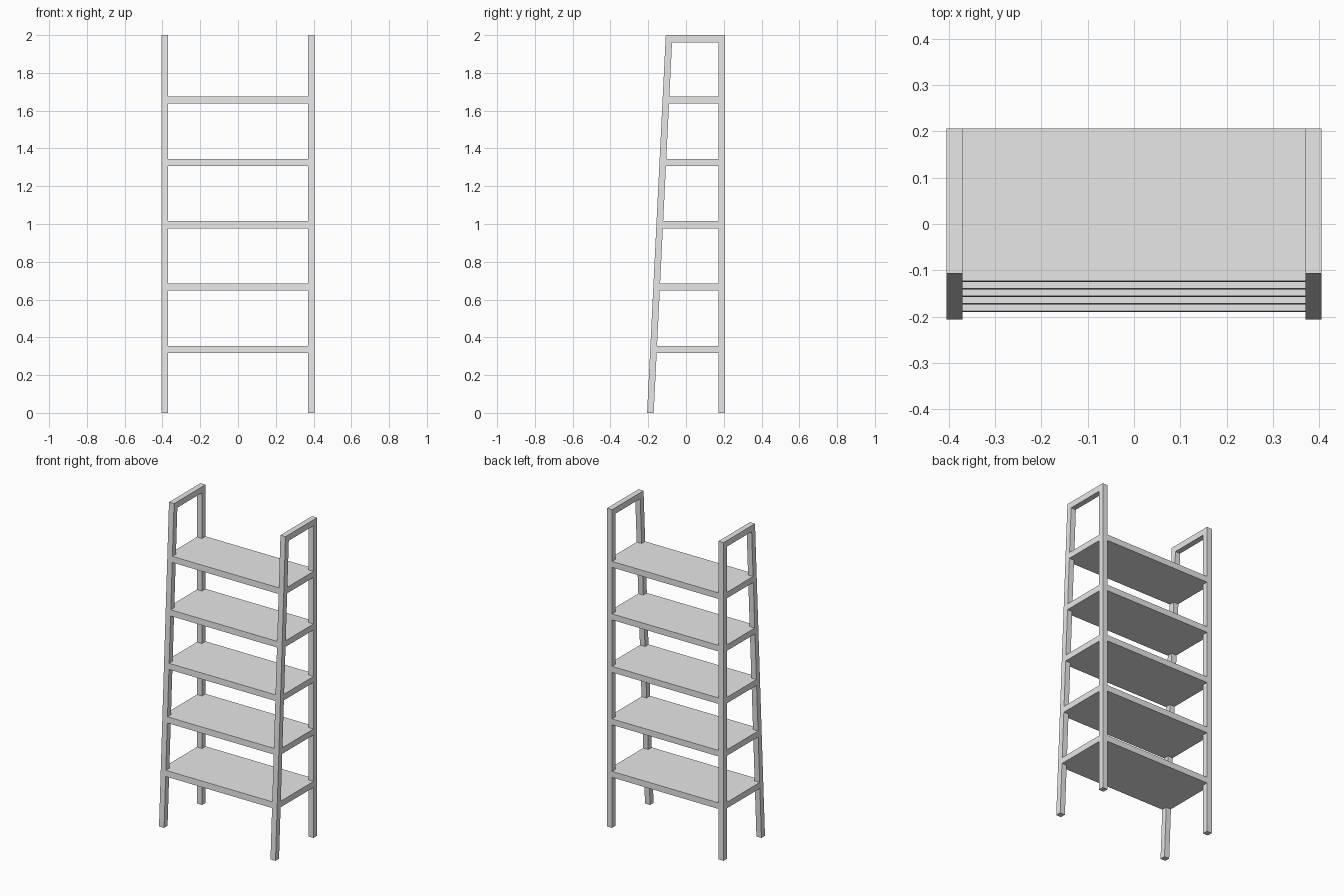
import bpy
import bmesh

cube = bpy.data.objects.get("Cube")
if cube:
    bpy.data.objects.remove(cube, do_unlink=True)

HEIGHT = 2.0
HALF_W = 0.405        # outer half width
BAR = 0.035           # thickness of legs and rails
BACK = 0.206
SLOPE = 0.0495        # backward lean of the front legs
SHELF_T = 0.038
SHELF_Z = [0.336 + 0.33 * i for i in range(5)]

grey = bpy.data.materials.new("light grey")
grey.use_nodes = True
grey.diffuse_color = (0.8, 0.8, 0.8, 1)
grey.node_tree.nodes["Principled BSDF"].inputs["Base Color"].default_value = (0.8, 0.8, 0.8, 1)


def front_y(z):
    """Front face of the leaning legs at height z."""
    return -BACK + SLOPE * z


def extrude_profile(name, x0, x1, profile):
    """Extrude a closed (y, z) profile along x."""
    bm = bmesh.new()
    face = bm.faces.new([bm.verts.new((x0, y, z)) for y, z in profile])
    new = bmesh.ops.extrude_face_region(bm, geom=[face])["geom"]
    verts = [v for v in new if isinstance(v, bmesh.types.BMVert)]
    bmesh.ops.translate(bm, verts=verts, vec=(x1 - x0, 0, 0))
    bmesh.ops.recalc_face_normals(bm, faces=bm.faces)
    mesh = bpy.data.meshes.new(name)
    bm.to_mesh(mesh)
    bm.free()
    mesh.materials.append(grey)
    obj = bpy.data.objects.new(name, mesh)
    bpy.context.collection.objects.link(obj)
    return obj


def slab(name, x0, x1, z0, z1, inset, back):
    """Horizontal piece whose front edge follows the leaning legs."""
    extrude_profile(name, x0, x1, [(front_y(z0) + inset, z0), (back, z0),
                                   (back, z1), (front_y(z1) + inset, z1)])


# Side frames: legs, top bar and shelf rails
inner = HALF_W - BAR
for side, x0, x1 in (("left", inner, HALF_W), ("right", -HALF_W, -inner)):
    slab(side + "_top_bar", x0, x1, HEIGHT - SHELF_T, HEIGHT, BAR, BACK - BAR)
    extrude_profile(side + "_back_leg", x0, x1, [
        (BACK - BAR, 0), (BACK, 0), (BACK, HEIGHT), (BACK - BAR, HEIGHT)])
    extrude_profile(side + "_front_leg", x0, x1, [
        (front_y(0), 0), (front_y(0) + BAR, 0),
        (front_y(HEIGHT) + BAR, HEIGHT), (front_y(HEIGHT), HEIGHT)])
    for i, z in enumerate(SHELF_Z):
        slab(f"{side}_rail_{i + 1}", x0, x1, z - SHELF_T / 2, z + SHELF_T / 2,
             BAR, BACK - BAR)

# Shelves between the frames
for i, z in enumerate(SHELF_Z):
    slab(f"shelf_{i + 1}", -inner, inner, z - SHELF_T / 2, z + SHELF_T / 2, 0, BACK)
